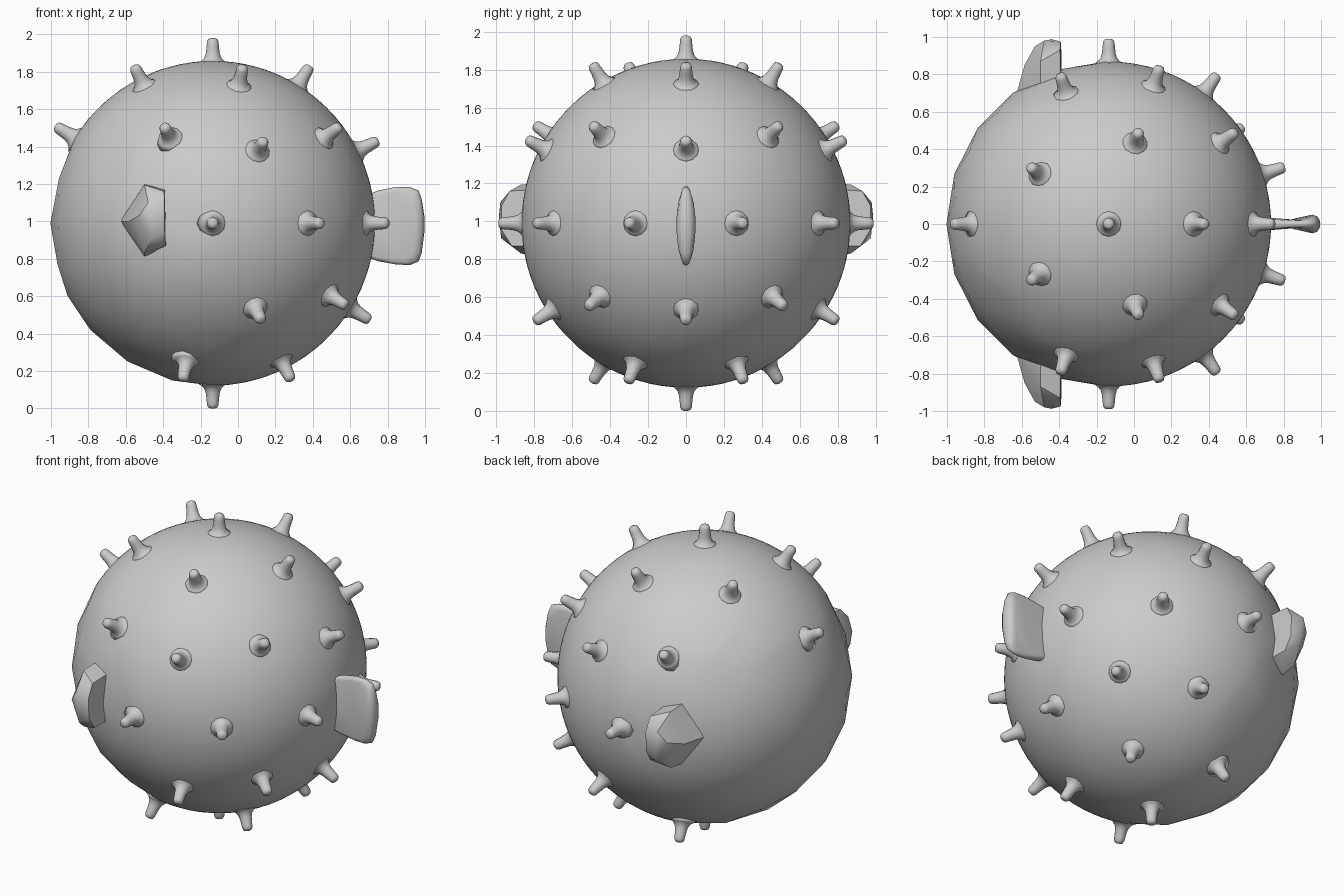
import bpy, bmesh, math
from mathutils import Vector

if "Cube" in bpy.data.objects:
    bpy.data.objects.remove(bpy.data.objects["Cube"])

C = Vector((-0.135, 0, 0.99))   # body centre
R = 0.868                       # body radius


def finish(name, bm, angle=None):
    bmesh.ops.recalc_face_normals(bm, faces=bm.faces)
    me = bpy.data.meshes.new(name)
    bm.to_mesh(me)
    bm.free()
    ob = bpy.data.objects.new(name, me)
    bpy.context.collection.objects.link(ob)
    bpy.ops.object.select_all(action='DESELECT')
    ob.select_set(True)
    bpy.context.view_layer.objects.active = ob
    if angle is None:
        bpy.ops.object.shade_smooth()
    else:
        bpy.ops.object.shade_smooth_by_angle(angle=math.radians(angle))
    return ob


def loft(bm, rings):
    loops = [[bm.verts.new(p) for p in ring] for ring in rings]
    n = len(loops[0])
    for a, b in zip(loops, loops[1:]):
        for i in range(n):
            j = (i + 1) % n
            bm.faces.new((a[i], a[j], b[j], b[i]))
    bm.faces.new(loops[0][::-1])
    bm.faces.new(loops[-1])


def spiny(d):
    return d.x > -0.2 or d.z > 0.5


# body: coarse faceted face side, finer where the spines grow
bm = bmesh.new()
bmesh.ops.create_icosphere(bm, subdivisions=3, radius=1)
fine = [e for e in bm.edges if all(spiny(v.co) for v in e.verts)]
bmesh.ops.subdivide_edges(bm, edges=fine, cuts=3, use_grid_fill=True)
bmesh.ops.triangulate(bm, faces=[f for f in bm.faces if len(f.verts) > 4])
for v in bm.verts:
    v.co = C + v.co.normalized() * R
finish("body", bm)

# spines: one on each point of a 42-point icosphere, none on the face and belly front
profile = [(0.085, 0.855), (0.058, 0.87), (0.044, 0.887), (0.037, 0.91),
           (0.033, 0.945), (0.031, 0.97), (0.025, 0.984), (0.013, 0.99)]
guide = bmesh.new()
bmesh.ops.create_icosphere(guide, subdivisions=2, radius=1)
dirs = [v.co.normalized() for v in guide.verts]
guide.free()
bm = bmesh.new()
for d in filter(spiny, dirs):
    q = d.to_track_quat('Z', 'Y')
    loft(bm, [[C + q @ Vector((r * math.cos(t), r * math.sin(t), h))
               for t in (i * math.tau / 12 for i in range(12))]
              for r, h in profile])
finish("spines", bm)

# tail fin: rounded slab
outline = [(0.66, 1.13), (0.75, 1.165), (0.85, 1.185), (0.92, 1.183), (0.965, 1.165),
           (0.982, 1.12), (0.996, 1.03), (0.996, 0.94), (0.982, 0.83), (0.965, 0.785),
           (0.92, 0.767), (0.85, 0.769), (0.75, 0.787), (0.66, 0.82)]
bm = bmesh.new()
loft(bm, [[(0.66 + (x - 0.66) * s, y * (1 - 0.6 * min(1, abs(z - 0.976) / 0.21) ** 3),
            0.976 + (z - 0.976) * s) for x, z in outline]
          for s, y in ((0.87, -0.05), (0.95, -0.042), (0.99, -0.022), (1, 0),
                       (0.99, 0.022), (0.95, 0.042), (0.87, 0.05))])
finish("tail_fin", bm, 50)

# side fins: faceted wedges, mirrored across the body
pts = [(-0.63, -0.69, 1.0), (-0.5, -0.74, 1.2), (-0.5, -0.74, 0.81),
       (-0.39, -0.76, 1.17), (-0.385, -0.76, 0.87), (-0.585, -0.85, 1.0),
       (-0.5, -0.87, 1.195), (-0.5, -0.87, 0.83), (-0.53, -0.95, 1.03),
       (-0.48, -0.98, 1.1), (-0.44, -0.988, 1.02), (-0.46, -0.975, 0.91),
       (-0.395, -0.93, 1.16), (-0.392, -0.975, 1.08), (-0.392, -0.97, 0.95),
       (-0.388, -0.92, 0.87)]
bm = bmesh.new()
for p in pts:
    bm.verts.new(p)
res = bmesh.ops.convex_hull(bm, input=bm.verts)
loose = [v for v in bm.verts if not v.link_faces]
bmesh.ops.delete(bm, geom=loose, context='VERTS')
fin = finish("side_fins", bm, 40)
m = fin.modifiers.new("mirror", 'MIRROR')
m.use_axis = (False, True, False)
